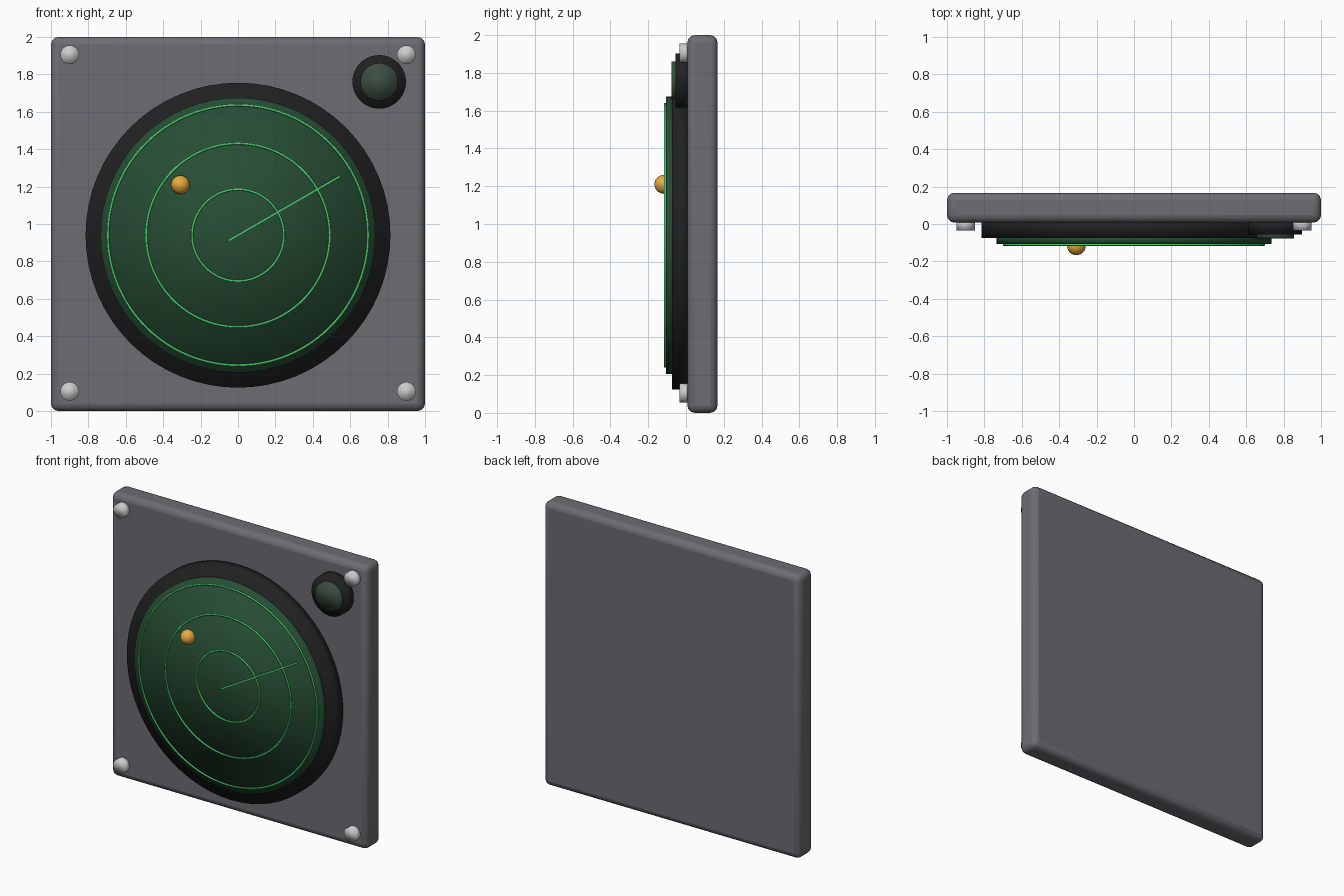
import bpy
from math import pi, radians

if "Cube" in bpy.data.objects:
    bpy.data.objects.remove(bpy.data.objects["Cube"])


def material(name, rgb):
    m = bpy.data.materials.new(name)
    m.diffuse_color = (*rgb, 1)
    m.use_nodes = True
    m.node_tree.nodes["Principled BSDF"].inputs["Base Color"].default_value = m.diffuse_color
    return m


GREY = material("panel_grey", (0.15, 0.15, 0.17))
BLACK = material("bezel_black", (0.015, 0.015, 0.016))
GREEN = material("screen_green", (0.02, 0.075, 0.035))
LENS = material("lens_green", (0.045, 0.075, 0.05))
TRACE = material("trace_green", (0.08, 0.65, 0.17))
AMBER = material("amber", (0.8, 0.4, 0.05))
STEEL = material("screw_steel", (0.55, 0.55, 0.55))


def finish(name, mat):
    ob = bpy.context.object
    ob.name = name
    ob.data.materials.append(mat)
    return ob


def disc(name, x, z, radius, front, back, mat, sides=64):
    """Short cylinder facing -y; softly shaded so the flat cap looks domed."""
    bpy.ops.mesh.primitive_cylinder_add(
        vertices=sides, radius=radius, depth=back - front,
        location=(x, (front + back) / 2, z), rotation=(pi / 2, 0, 0))
    bpy.ops.object.shade_smooth()
    return finish(name, mat)


FACE = 0.007            # y of the panel front
CZ = 0.94               # height of the screen centre

# Panel with softened edges
bpy.ops.mesh.primitive_cube_add(size=1, location=(0, FACE + 0.08, 1))
panel = finish("panel", GREY)
panel.scale = (2, 0.16, 2)
bpy.ops.object.transform_apply(location=False, rotation=False, scale=True)
bevel = panel.modifiers.new("edge", 'BEVEL')
bevel.width = 0.04
bevel.segments = 3
bpy.ops.object.shade_smooth_by_angle()

# Screen and its surround
disc("screen_bezel", 0, CZ, 0.815, -0.075, FACE + 0.02, BLACK)
disc("screen", 0, CZ, 0.735, -0.107, -0.06, GREEN)

# Range rings
for i, r in enumerate((0.245, 0.49, 0.695)):
    bpy.ops.mesh.primitive_torus_add(
        major_radius=r, minor_radius=0.006, major_segments=96, minor_segments=8,
        location=(0, -0.111, CZ), rotation=(pi / 2, 0, 0))
    bpy.ops.object.shade_smooth()
    finish(f"range_ring_{i + 1}", TRACE)

# Sweep line
bpy.ops.mesh.primitive_cube_add(size=1, location=(0.247, -0.111, 1.083),
                                rotation=(0, radians(-30), 0))
finish("sweep_line", TRACE).scale = (0.69, 0.012, 0.012)

# Target blip
bpy.ops.mesh.primitive_uv_sphere_add(segments=24, ring_count=12, radius=0.05,
                                     location=(-0.308, -0.117, 1.21))
bpy.ops.object.shade_smooth()
finish("target_blip", AMBER)

# Indicator lamp
disc("lamp_bezel", 0.755, 1.76, 0.143, -0.055, FACE + 0.02, BLACK, 48)
disc("lamp_lens", 0.755, 1.76, 0.1, -0.077, -0.04, LENS, 48)

# Corner screws
for x in (-0.9, 0.9):
    for z in (0.105, 1.905):
        disc("corner_screw", x, z, 0.05, -0.035, FACE + 0.02, STEEL, 24)
